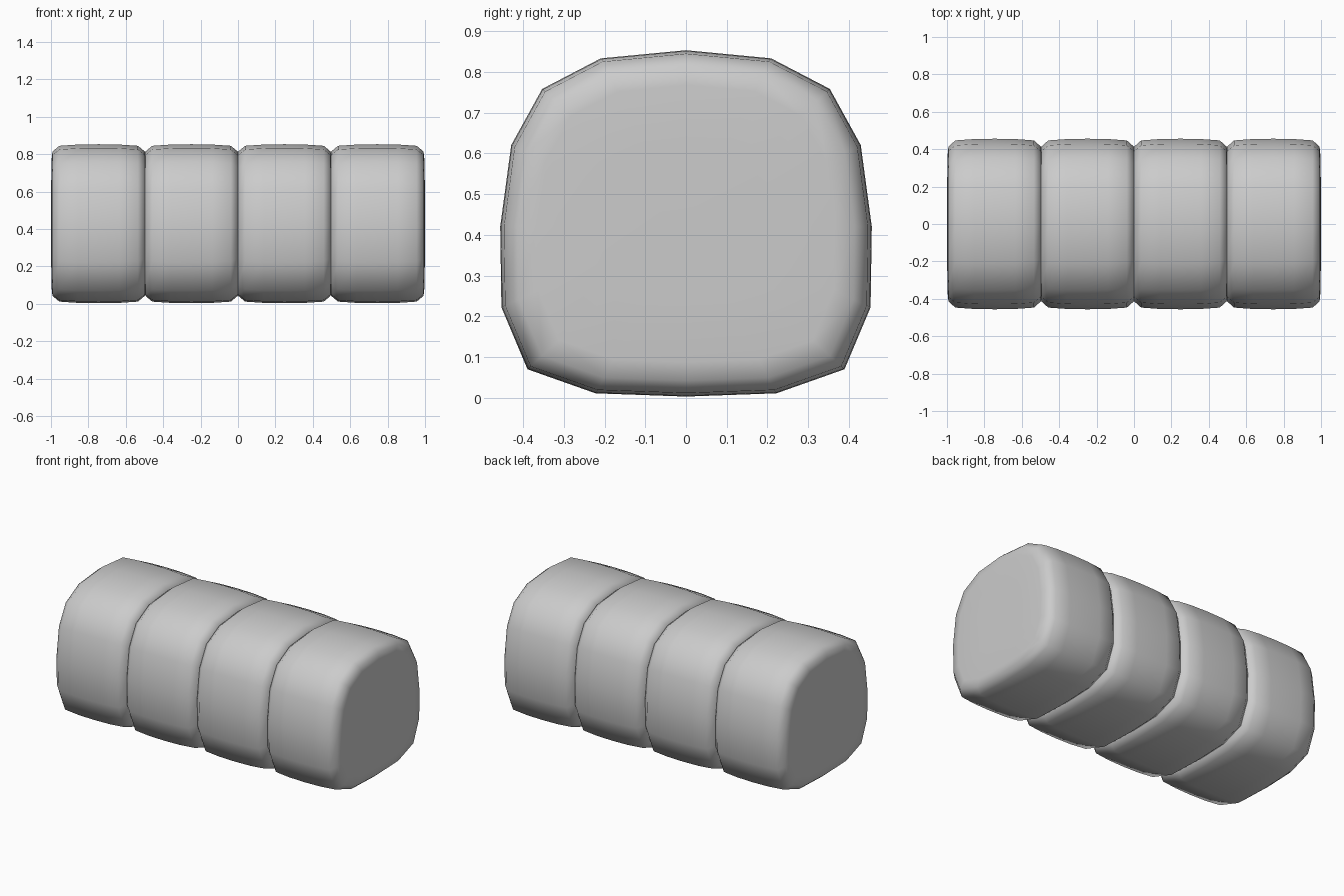
import bpy, bmesh

if "Cube" in bpy.data.objects:
    bpy.data.objects.remove(bpy.data.objects["Cube"])

# Right half of the rounded cross-section (y, z), top to bottom
HALF = [(0, .853), (.209, .833), (.353, .758), (.429, .62), (.456, .42),
        (.453, .222), (.389, .07), (.222, .011), (0, .003)]
SECTION = HALF + [(-y, z) for y, z in HALF[-2:0:-1]]
MID_Z = .428

# Rings along x: (offset from segment centre, section scale)
SIDE = [(.254, .45), (.252, .8), (.247, .908), (.21, .98), (.11, .996)]
RINGS = [(-x, s) for x, s in SIDE] + [(0, 1)] + SIDE[::-1]
PITCH = .4967


def add_segment(name, cx):
    bm = bmesh.new()
    rings = [[bm.verts.new((cx + x, y * s, MID_Z + (z - MID_Z) * s))
              for y, z in SECTION] for x, s in RINGS]
    n = len(SECTION)
    # Skin between neighbouring rings
    for a, b in zip(rings, rings[1:]):
        for i in range(n):
            j = (i + 1) % n
            bm.faces.new((a[i], a[j], b[j], b[i]))
    # Slightly domed end caps
    for ring, x in ((rings[0], -.255), (rings[-1], .255)):
        tip = bm.verts.new((cx + x, 0, MID_Z))
        for i in range(n):
            bm.faces.new((ring[i], ring[(i + 1) % n], tip))
    bmesh.ops.recalc_face_normals(bm, faces=bm.faces)
    for f in bm.faces:
        f.smooth = True
    mesh = bpy.data.meshes.new(name)
    bm.to_mesh(mesh)
    bm.free()
    bpy.context.collection.objects.link(bpy.data.objects.new(name, mesh))


# Four identical cushions in a row
for k in range(4):
    add_segment(f"cushion_segment_{k + 1}", (k - 1.5) * PITCH)
